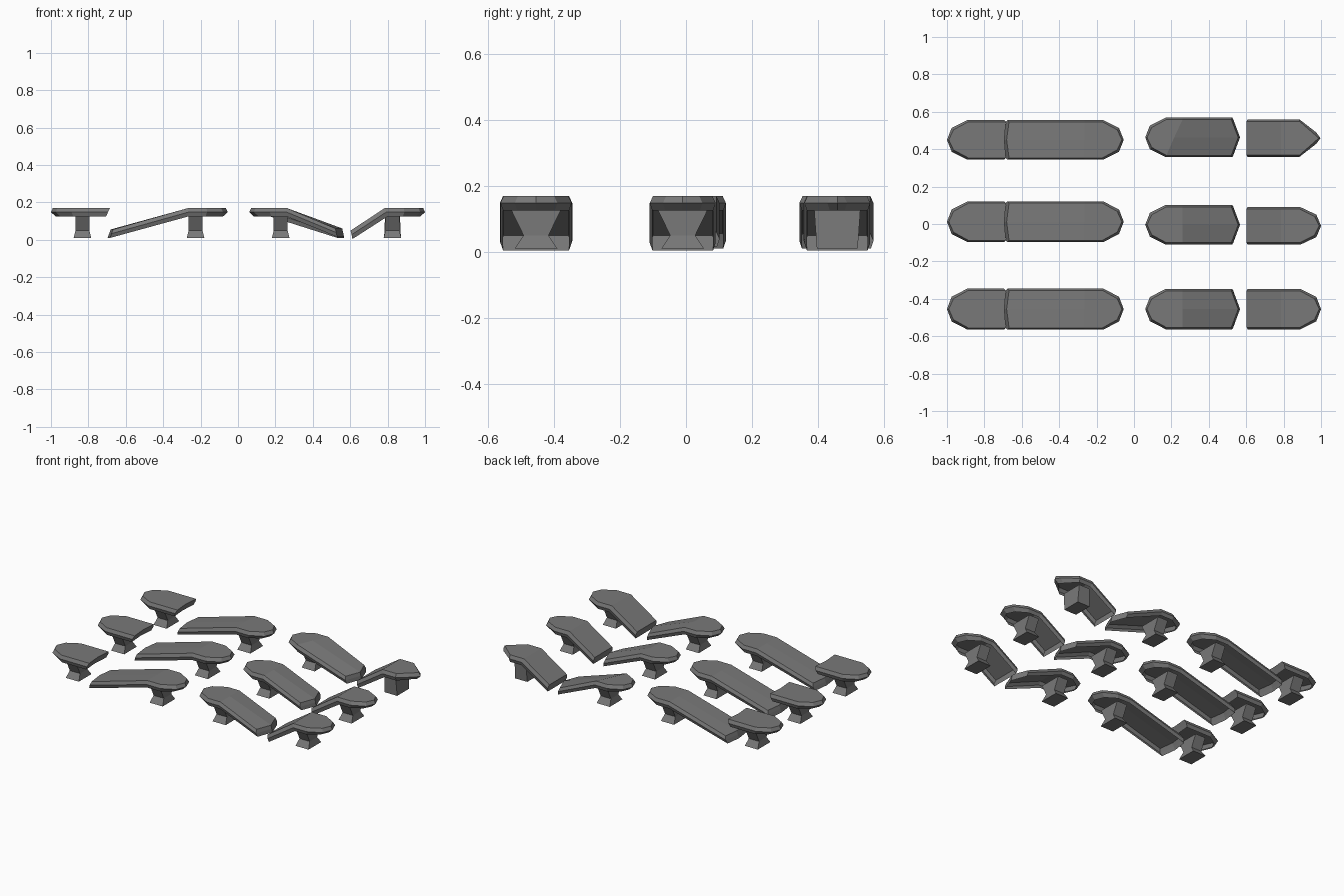
import bpy, bmesh

cube = bpy.data.objects.get("Cube")
if cube:
    bpy.data.objects.remove(cube, do_unlink=True)

grey = bpy.data.materials.new("dark grey")
grey.use_nodes = True
colour = (0.19, 0.19, 0.19, 1)
grey.diffuse_color = colour
grey.node_tree.nodes["Principled BSDF"].inputs["Base Color"].default_value = colour

TOP = 0.17
# Deck rim levels: height below the top, inset of the sides, inset of the rounded ends
LEVELS = ((0, 0.01, 0.01), (0.022, 0, 0), (0.045, 0.008, 0.025))


def finish(bm, name, x, y):
    bmesh.ops.recalc_face_normals(bm, faces=bm.faces)
    mesh = bpy.data.meshes.new(name)
    bm.to_mesh(mesh)
    bm.free()
    mesh.materials.append(grey)
    obj = bpy.data.objects.new(name, mesh)
    obj.location = (x, y, 0)
    bpy.context.collection.objects.link(obj)
    return obj


def deck(name, y, stations, fold=None, slope=0, side=1):
    """Loft a tray-like deck, open below; station = x, half width, centre push, pull, shear, skew."""
    bm = bmesh.new()
    rings = []
    for x, w, push, pull, shear, skew in stations:
        drop = max(0, (x - fold) * side) * slope if fold is not None else 0

        def vert(level, s):
            dz, inset, end_inset = LEVELS[level]
            px = x + end_inset * pull + shear * level / 2 + skew * s
            if s == 0:
                px += push
            return bm.verts.new((px, s * (w - inset), TOP - dz - drop))
        rings.append([[vert(level, s) for s in (1, 0, -1)] if i in (0, len(stations) - 1)
                      or level == 0 else [vert(level, 1), None, vert(level, -1)]
                      for level in range(3) for i in [len(rings)]])
    # Top surface and side skirts
    for a, b in zip(rings, rings[1:]):
        for k in range(2):
            bm.faces.new((a[0][k], a[0][k + 1], b[0][k + 1], b[0][k]))
        for level in range(2):
            for k in (0, 2):
                bm.faces.new((a[level][k], b[level][k], b[level + 1][k], a[level + 1][k]))
    # End skirts, pointed or notched along the middle
    for ring in (rings[0], rings[-1]):
        for level in range(2):
            for k in range(2):
                bm.faces.new((ring[level][k], ring[level][k + 1],
                              ring[level + 1][k + 1], ring[level + 1][k]))
    return finish(bm, name, 0, y)


def truck(name, x, y, sections):
    """Loft rectangles given as height, half depth along x, half width along y."""
    bm = bmesh.new()
    rings = [[bm.verts.new((sx * hx, sy * hy, z))
              for sx, sy in ((-1, -1), (1, -1), (1, 1), (-1, 1))] for z, hx, hy in sections]
    bm.faces.new(rings[0])
    bm.faces.new(rings[-1])
    for a, b in zip(rings, rings[1:]):
        for i in range(4):
            j = (i + 1) % 4
            bm.faces.new((a[i], a[j], b[j], b[i]))
    return finish(bm, name, x, y)


def nose(tip, w, d):
    """Rounded end; d = 1 when the deck continues towards +x."""
    ends = [(tip + d * 0.025, w * 0.6, -d * 0.025, d, 0, 0),
            (tip + d * 0.11, w, 0, d * 0.35, 0, 0)]
    return ends if d > 0 else ends[::-1]


HOURGLASS = ((0.01, 0.047, 0.065), (0.05, 0.037, 0.038), (0.126, 0.037, 0.075))
BLOCK = ((0.01, 0.045, 0.062), (0.126, 0.04, 0.07))

# Row: centre of the long board, pointed half and steep half, then their half widths
ROWS = {"front": (-0.455, -0.455, -0.455, 0.11, 0.108, 0.108),
        "middle": (0.012, -0.004, -0.01, 0.109, 0.106, 0.1),
        "back": (0.45, 0.463, 0.459, 0.106, 0.106, 0.1)}

for label, (y, pointed_y, steep_y, w, pointed_w, steep_w) in ROWS.items():
    last = label == "back"

    # Long broken board: short flat half and long drooping half
    deck(label + "_flat_half", y, nose(-1, w, 1) + [(-0.685, w, -0.008, 0, -0.02, 0)])
    deck(label + "_long_half", y, [(-0.668, w, -0.013, 0, -0.016, 0), (-0.265, w, 0, 0, 0, 0)] +
         nose(-0.055, w, -1), -0.265, 0.285, -1)

    # Short broken board: pointed drooping half and steep half
    skew = 0.045 if last else 0
    deck(label + "_pointed_half", pointed_y, nose(0.06, pointed_w, 1) +
         [(0.26 - skew, pointed_w, 0, 0, 0, skew), (0.52, pointed_w, 0.037, 0, 0.01, 0)],
         0.26 - skew, 0.42 - skew)
    end = [(0.885, steep_w, 0, 0, 0, 0), (0.975, 0.03, 0.022, -1, 0, 0)]
    deck(label + "_steep_half", steep_y,
         [(0.602, steep_w, 0, 0, 0.01, 0), (0.785, steep_w, 0, 0, 0.015, 0)] +
         (end if last else nose(1, steep_w, -1)), 0.785, 0.66, -1)

    # Wheel trucks under each half
    for part, x, ty in (("flat", -0.832, y), ("long", -0.227, y),
                        ("pointed", 0.228, pointed_y), ("steep", 0.826, steep_y)):
        plain = last and part == "steep"
        truck(label + "_" + part + "_truck", x, ty, BLOCK if plain else HOURGLASS)
